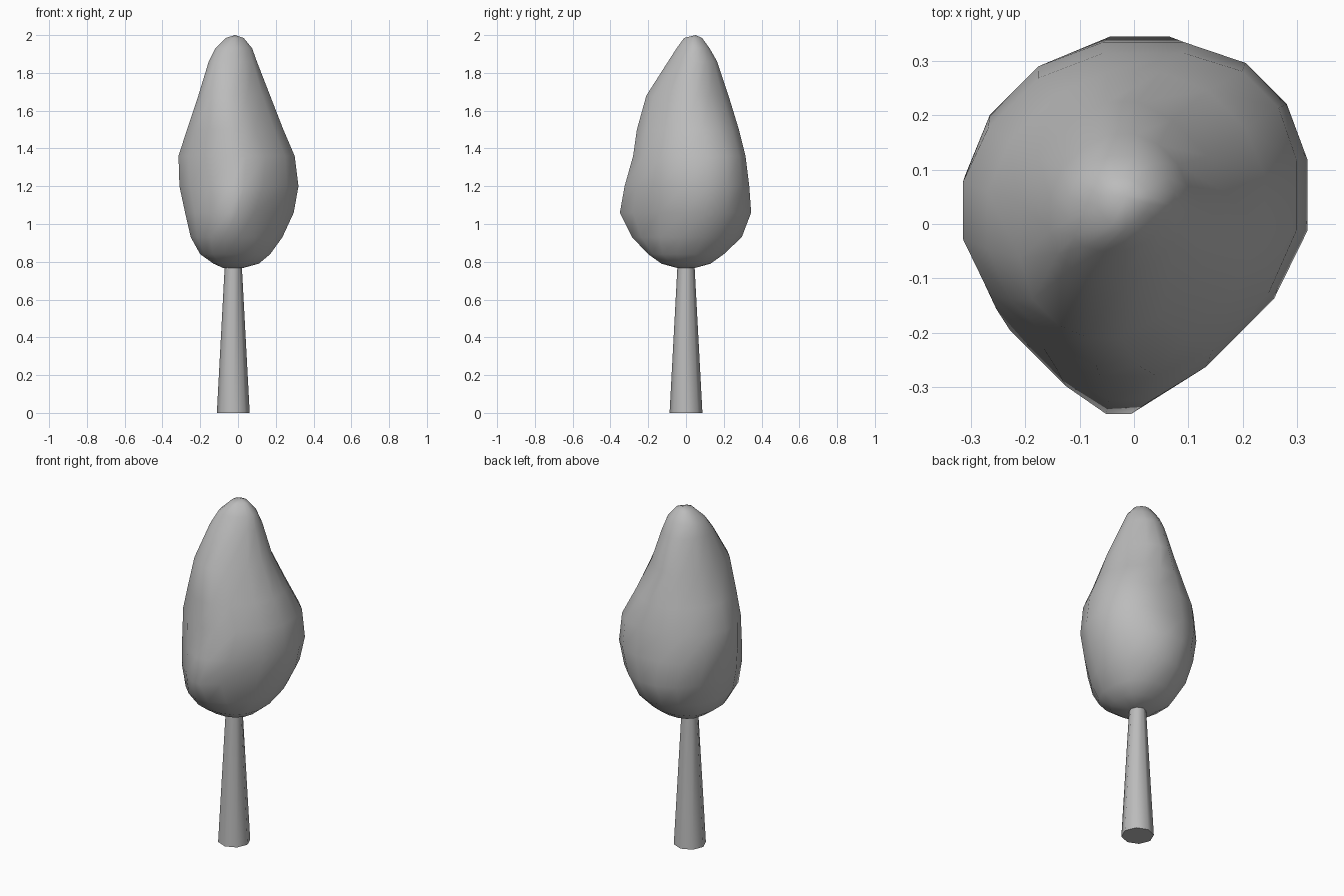
import bpy
import bmesh
from math import cos, sin, pi, radians
from mathutils import Vector

default = bpy.data.objects.get("Cube")
if default:
    bpy.data.objects.remove(default, do_unlink=True)


def make_material(name, colour):
    material = bpy.data.materials.new(name)
    material.use_nodes = True
    material.diffuse_color = colour
    shader = next(n for n in material.node_tree.nodes if n.type == "BSDF_PRINCIPLED")
    shader.inputs["Base Color"].default_value = colour
    return material


def make_object(name, bm, material, sharp_angle):
    bmesh.ops.recalc_face_normals(bm, faces=bm.faces)
    mesh = bpy.data.meshes.new(name)
    bm.to_mesh(mesh)
    bm.free()
    mesh.materials.append(material)
    obj = bpy.data.objects.new(name, mesh)
    bpy.context.collection.objects.link(obj)
    bpy.ops.object.select_all(action="DESELECT")
    obj.select_set(True)
    bpy.context.view_layer.objects.active = obj
    bpy.ops.object.shade_smooth_by_angle(angle=radians(sharp_angle))
    return obj


def rounded_section(reach):
    """Turn eight side distances (hundredths) into a rounded sixteen-point section."""
    count = len(reach)
    step = 2 * pi / count
    corners = []
    for i, near in enumerate(reach):
        far = reach[(i + 1) % count]
        angle = i * step
        normal = Vector((cos(angle), sin(angle)))
        tangent = Vector((-sin(angle), cos(angle)))
        along = (far - near * cos(step)) / sin(step)
        corners.append((normal * near + tangent * along) / 100)
    section = []
    for i, corner in enumerate(corners):
        previous = corners[i - 1]
        section += [previous.lerp(corner, 0.25), previous.lerp(corner, 0.75)]
    return section


def loft(bm, rings):
    """Skin consecutive rings of vertices with quads."""
    for lower, upper in zip(rings, rings[1:]):
        for i in range(len(lower)):
            j = (i + 1) % len(lower)
            bm.faces.new((lower[i], lower[j], upper[j], upper[i]))


def close_ring(bm, ring, tip):
    """Close a ring with a fan to a tip point."""
    centre = bm.verts.new(tip)
    for i, vert in enumerate(ring):
        bm.faces.new((vert, ring[(i + 1) % len(ring)], centre))


grey = make_material("plain grey", (0.5, 0.5, 0.5, 1))

# Crown: lopsided sections, each a height and its reach in eight directions from +x
sections = {
    0.768: (3, 5, 5, 6, 8, 6, 5, 4),
    0.79: (11, 13, 13, 14, 13, 15, 13, 12),
    0.84: (17, 19, 20, 21, 20, 22, 20, 19),
    0.93: (23.5, 27, 29.5, 27.5, 25, 28, 28.5, 23),
    1.06: (29.5, 33, 34.5, 31.5, 28, 30, 35, 26),
    1.2: (32, 35.5, 33.5, 33, 31, 29, 32.5, 28),
    1.36: (30, 34, 31.5, 31.5, 31.5, 28, 28, 26.5),
    1.5: (24, 27, 28, 27, 27, 26, 26, 21.5),
    1.68: (17, 18.5, 22.5, 21.5, 21, 23, 21, 15.5),
    1.86: (10, 13.5, 16.5, 16.5, 15.5, 14, 9.5, 7.5),
    1.93: (7.5, 10.5, 12.5, 13.5, 12, 9.5, 5, 4),
    1.985: (3, 6, 8.5, 9, 6.5, 3, 1, 0),
}
bm = bmesh.new()
rings = [
    [bm.verts.new((p.x, p.y, height)) for p in rounded_section(reach)]
    for height, reach in sections.items()
]
loft(bm, rings)
close_ring(bm, rings[0], (-0.02, 0, 0.762))
close_ring(bm, rings[-1], (-0.015, 0.05, 2))
make_object("tree_crown", bm, grey, 80)

# Trunk: tapered eight-sided post reaching into the crown
bm = bmesh.new()
rings = []
for height, radius in ((0, 0.087), (0.82, 0.043)):
    rings.append([
        bm.verts.new((radius * cos(i * pi / 4) - 0.025, radius * sin(i * pi / 4), height))
        for i in range(8)
    ])
loft(bm, rings)
for ring in rings:
    bm.faces.new(ring)
make_object("tree_trunk", bm, grey, 60)
